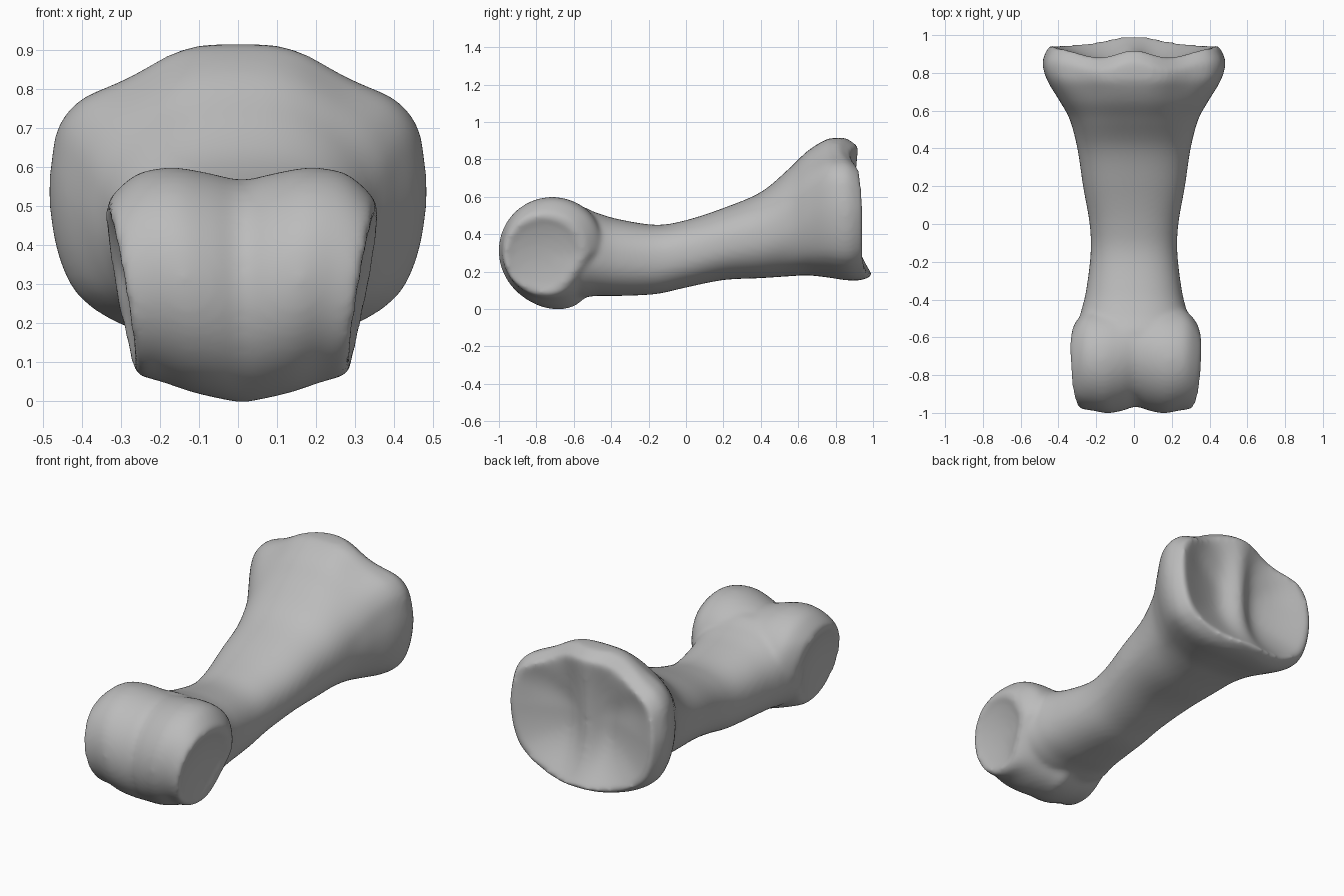
import bpy, bmesh, math

cube = bpy.data.objects.get("Cube")
if cube:
    bpy.data.objects.remove(cube, do_unlink=True)

SIDES = 64
ANGLES = [2 * math.pi * i / SIDES for i in range(SIDES)]
mat = bpy.data.materials.new("bone grey")
mat.use_nodes = True
colour = (0.5, 0.5, 0.5, 1)
mat.diffuse_color = colour
mat.node_tree.nodes["Principled BSDF"].inputs["Base Color"].default_value = colour


def clamp(v, lo=0.0, hi=1.0):
    return max(lo, min(hi, v))


def ease(v):
    v = clamp(v)
    return v * v * (3 - 2 * v)


def spline(rows, steps):
    """Catmull-Rom through rows of numbers."""
    out = []
    for i in range(len(rows) - 1):
        a, b, c, d = rows[max(i - 1, 0)], rows[i], rows[i + 1], rows[min(i + 2, len(rows) - 1)]
        for k in range(steps):
            t = k / steps
            out.append([q + t * (r - p + t * (2 * p - 5 * q + 4 * r - s + t * (3 * (q - r) + s - p))) / 2
                        for p, q, r, s in zip(a, b, c, d)])
    return out + [list(rows[-1])]


def loft(bm, rings):
    """Skin closed rings of points and close both ends."""
    loops = [[bm.verts.new(p) for p in ring] for ring in rings]
    for a, b in zip(loops, loops[1:]):
        for i in range(SIDES):
            j = (i + 1) % SIDES
            bm.faces.new((a[i], a[j], b[j], b[i]))
    bm.faces.new(loops[0])
    bm.faces.new(loops[-1])


# Unit sections, clockwise from the top: a soft oval and the shouldered flare
def bend(v):
    return math.copysign(abs(v) ** (2 / 2.3), v)


oval = [(bend(math.sin(a)), bend(math.cos(a))) for a in ANGLES]
right = spline([(0, 1), (0.2, 0.99), (0.36, 0.93), (0.5, 0.83), (0.62, 0.75), (0.75, 0.68),
                (0.86, 0.6), (0.95, 0.45), (0.985, 0.25), (1, 0), (0.98, -0.26), (0.93, -0.5),
                (0.84, -0.7), (0.66, -0.86), (0.44, -0.96), (0.22, -1), (0, -1)], 2)
flare = right + [(-x, z) for x, z in right[-2:0:-1]]


def rim(x, z):
    """Wavy edge of the rear joint socket."""
    v = clamp((z - 0.53) / 0.37, -1, 1)
    if v > 0:
        return 0.948 - v * (0.057 - 0.027 * math.cos(2 * math.pi * x / 0.42))
    return 0.948 + 0.055 * v * v * math.exp(-(x / 0.22) ** 2)


bm = bmesh.new()

# Shaft and flared rear end: y, bottom, top, half width
stations = [(-0.75, 0.10, 0.48, 0.22), (-0.60, 0.06, 0.555, 0.31), (-0.48, 0.07, 0.515, 0.285),
            (-0.36, 0.07, 0.48, 0.255), (-0.16, 0.08, 0.45, 0.23), (0.0, 0.115, 0.475, 0.235),
            (0.20, 0.155, 0.54, 0.27), (0.40, 0.165, 0.625, 0.30), (0.55, 0.175, 0.75, 0.34),
            (0.65, 0.18, 0.845, 0.395), (0.75, 0.17, 0.905, 0.455), (0.83, 0.155, 0.915, 0.482),
            (0.89, 0.155, 0.91, 0.478), (0.95, 0.18, 0.87, 0.445)]
rings = []
for y, zb, zt, hw in spline(stations, 5):
    w, f = ease((y - 0.7) / 0.25), ease((y - 0.45) / 0.35)
    ring = []
    for (ox, oz), (fx, fz) in zip(oval, flare):
        x = hw * (ox + f * (fx - ox))
        z = (zb + zt) / 2 + (zt - zb) / 2 * (oz + f * (fz - oz))
        ring.append((x, y + w * (rim(x, z) - 0.95), z))
    rings.append(ring)

# Rear socket: two soft hollows beside a central ridge
edge = rings[-1]
zc = 0.52
for k in range(1, 20):
    t = 1 - k / 20
    ring = []
    for x, _, z in edge:
        px, pz = x * t, zc + (z - zc) * t
        depth = 0.115 * (1 - t * t) ** 1.2 * (1 - 0.55 * math.exp(-(px / 0.08) ** 2))
        ring.append((px, rim(px, pz) * t + 0.95 * (1 - t) - depth, pz))
    rings.append(ring)
loft(bm, rings)

# Front grooved roller: x, centre y, centre z, radius, mirrored
half = [(0.0, -0.682, 0.283, 0.285), (0.08, -0.70, 0.296, 0.288), (0.17, -0.715, 0.312, 0.287),
        (0.26, -0.72, 0.318, 0.268), (0.325, -0.745, 0.30, 0.235), (0.345, -0.76, 0.292, 0.205),
        (0.33, -0.765, 0.29, 0.16), (0.315, -0.765, 0.29, 0.08), (0.31, -0.765, 0.29, 0.01)]
profile = [(-x, y, z, r) for x, y, z, r in half[:0:-1]] + half
rings = []
for x, cy, cz, r in spline(profile, 4):
    ring = []
    for a in ANGLES:
        c, s = math.cos(a), math.sin(a)
        # The underside tucks in towards the shaft
        tuck = 1 - 0.4 * max(c, 0) * max(-s, 0)
        y, z = cy + r * c * tuck, cz + r * s
        taper = min(1.0, 0.76 + 0.5 * z) * (1 + 0.18 * (y + 0.75))
        ring.append((x * taper + 0.01, y, z))
    rings.append(ring)
loft(bm, rings)

bmesh.ops.recalc_face_normals(bm, faces=bm.faces)
mesh = bpy.data.meshes.new("toe_bone")
bm.to_mesh(mesh)
bm.free()
bone = bpy.data.objects.new("toe_bone", mesh)
bpy.context.collection.objects.link(bone)
mesh.materials.append(mat)

# Fuse the shaft and roller into one soft surface
fuse = bone.modifiers.new("fuse", "REMESH")
fuse.mode = "VOXEL"
fuse.voxel_size = 0.013
fuse.use_smooth_shade = True
soften = bone.modifiers.new("soften", "SMOOTH")
soften.factor = 0.5
soften.iterations = 12
